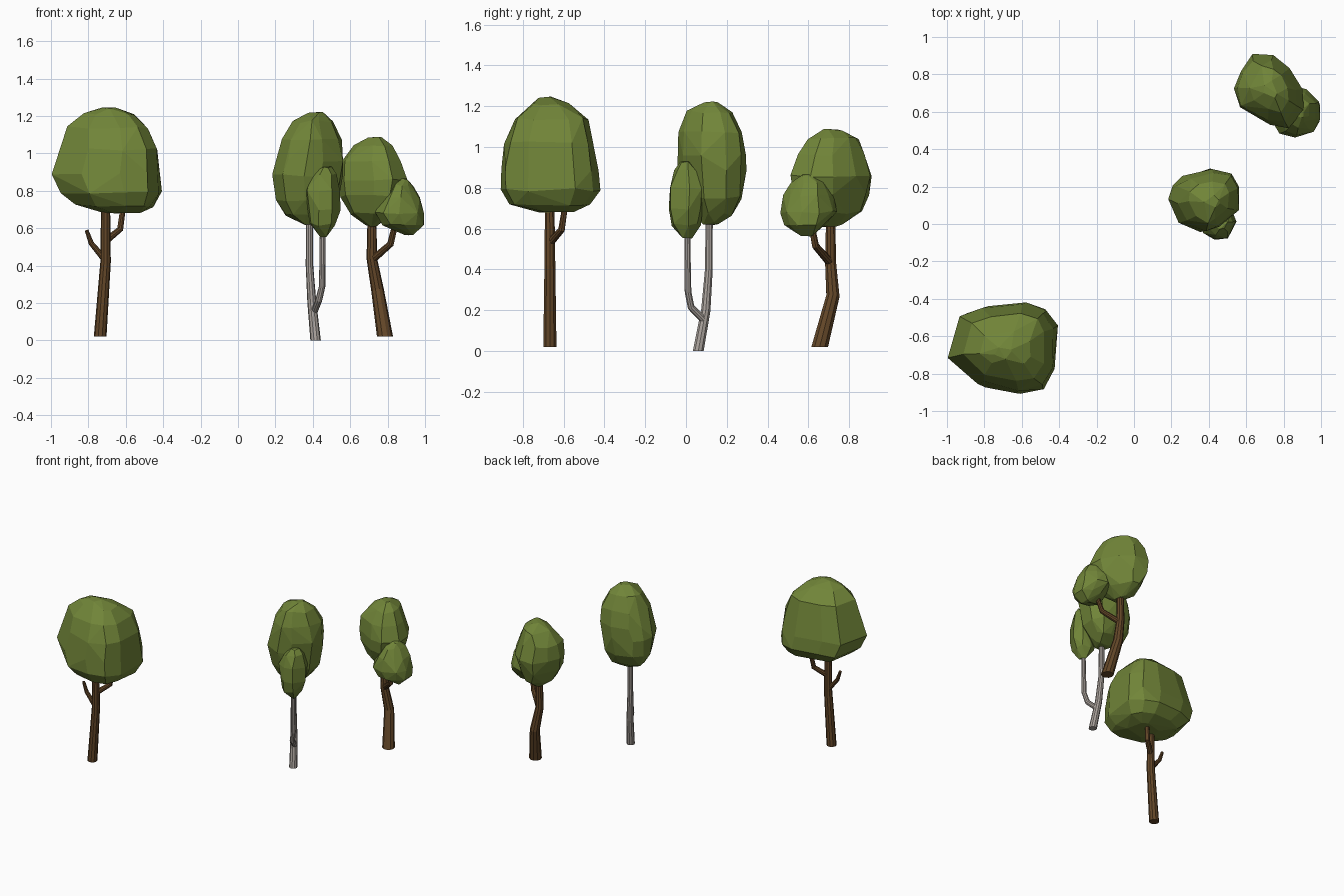
import bpy, bmesh, math, random
from mathutils import Vector

random.seed(4)


def material(name, rgb):
    m = bpy.data.materials.new(name)
    m.diffuse_color = (*rgb, 1)
    return m


LEAF = material("leaf green", (0.165, 0.235, 0.04))
BARK = material("brown bark", (0.125, 0.062, 0.021))
PALE = material("pale bark", (0.40, 0.36, 0.33))


def finish(bm, name, mat):
    bmesh.ops.recalc_face_normals(bm, faces=bm.faces[:])
    me = bpy.data.meshes.new(name)
    bm.to_mesh(me)
    bm.free()
    me.materials.append(mat)
    ob = bpy.data.objects.new(name, me)
    bpy.context.collection.objects.link(ob)


def limb(name, mat, path, upright=False, sides=10):
    """Tapered tube through (x, y, z, radius) points; upright keeps a level foot."""
    bm = bmesh.new()
    pts = [Vector(p[:3]) for p in path]
    rings = []
    for i, p in enumerate(pts):
        d = Vector((0, 0, 0))
        if i > 0:
            d += (p - pts[i - 1]).normalized()
        if i < len(pts) - 1:
            d += (pts[i + 1] - p).normalized()
        if upright and i == 0:
            d = Vector((0, 0, 1))
        q = Vector((0, 0, 1)).rotation_difference(d.normalized())
        r = path[i][3]
        rings.append([bm.verts.new(p + q @ Vector((r * math.cos(a), r * math.sin(a), 0)))
                      for a in (2 * math.pi * k / sides for k in range(sides))])
    for a, b in zip(rings, rings[1:]):
        for k in range(sides):
            n = (k + 1) % sides
            bm.faces.new((a[k], a[n], b[n], b[k]))
    bm.faces.new(rings[0][::-1])
    bm.faces.new(rings[-1])
    finish(bm, name, mat)


def crown(name, outline, levels):
    """Faceted hull: the plan outline fitted to x/y extents at each height."""
    xs, ys = zip(*outline)
    bm = bmesh.new()
    j = lambda: random.uniform(-0.008, 0.008)
    for z, x0, x1, y0, y1 in levels:
        for x, y in outline:
            u = (x - min(xs)) / (max(xs) - min(xs))
            v = (y - min(ys)) / (max(ys) - min(ys))
            bm.verts.new((x0 + u * (x1 - x0) + j(), y0 + v * (y1 - y0) + j(), z + j()))
    res = bmesh.ops.convex_hull(bm, input=bm.verts[:])
    bmesh.ops.delete(bm, geom=[v for v in bm.verts if not v.link_faces], context='VERTS')
    bmesh.ops.dissolve_limit(bm, angle_limit=math.radians(7),
                             verts=bm.verts[:], edges=bm.edges[:])
    finish(bm, name, LEAF)


# Broad tree, front left
limb("broad_tree_trunk", BARK, [(-.737, -.667, .02, .034), (-.708, -.667, .42, .028),
                                (-.708, -.668, .75, .024)], True)
limb("broad_tree_left_branch", BARK, [(-.71, -.667, .43, .018), (-.785, -.667, .52, .014),
                                      (-.81, -.667, .59, .010)])
limb("broad_tree_right_branch", BARK, [(-.71, -.667, .53, .02), (-.63, -.61, .595, .017),
                                       (-.61, -.588, .74, .014)])
crown("broad_tree_crown",
      [(-1, -.71), (-.945, -.48), (-.81, -.43), (-.6, -.41), (-.48, -.45),
       (-.415, -.545), (-.435, -.78), (-.49, -.89), (-.63, -.915), (-.84, -.87)],
      [(.685, -.72, -.52, -.74, -.55), (.72, -.87, -.45, -.86, -.47),
       (.79, -.945, -.41, -.915, -.415), (.89, -.995, -.41, -.905, -.425),
       (1.02, -.95, -.425, -.885, -.45), (1.14, -.91, -.475, -.845, -.485),
       (1.21, -.83, -.55, -.76, -.58), (1.24, -.75, -.65, -.72, -.66)])

# Pale slender tree, middle
limb("slender_tree_trunk", PALE, [(.415, .06, 0, .028), (.395, .097, .2, .024),
                                  (.382, .112, .4, .02), (.382, .114, .72, .018)], True)
limb("slender_tree_branch", PALE, [(.408, .085, .155, .018), (.432, .025, .215, .018),
                                   (.450, .010, .29, .017), (.453, .005, .68, .014)])
crown("slender_tree_crown",
      [(.195, .13), (.205, .21), (.27, .27), (.405, .3), (.515, .285),
       (.56, .21), (.55, .085), (.445, -.015), (.365, -.035), (.25, .015)],
      [(.625, .35, .44, .08, .16), (.67, .25, .49, .03, .235),
       (.75, .2, .53, -.01, .275), (.88, .19, .555, -.035, .29),
       (.96, .21, .565, -.04, .29), (1.07, .24, .55, -.03, .265),
       (1.17, .295, .505, .01, .225), (1.215, .37, .46, .08, .15)])
crown("slender_tree_low_crown",
      [(.365, .02), (.385, .07), (.45, .085), (.52, .07), (.55, .01),
       (.51, -.07), (.43, -.085), (.375, -.045)],
      [(.56, .43, .475, -.015, .03), (.62, .385, .525, -.065, .065),
       (.7, .37, .545, -.085, .08), (.8, .367, .548, -.085, .085),
       (.885, .395, .53, -.06, .065), (.922, .435, .5, -.025, .025)])

# Bent tree, back right
limb("bent_tree_trunk", BARK, [(.786, .655, .02, .043), (.746, .72, .27, .034),
                               (.715, .708, .44, .028), (.717, .71, .72, .023)], True)
limb("bent_tree_branch", BARK, [(.722, .705, .435, .021), (.815, .635, .515, .018),
                                (.85, .607, .66, .015)])
crown("bent_tree_crown",
      [(.53, .725), (.57, .82), (.635, .915), (.745, .905), (.825, .83),
       (.895, .725), (.9, .61), (.82, .51), (.725, .525), (.555, .62)],
      [(.615, .68, .75, .66, .76), (.68, .61, .82, .57, .855),
       (.77, .55, .88, .525, .89), (.86, .535, .9, .52, .91),
       (.96, .555, .865, .55, .88), (1.04, .625, .82, .6, .84),
       (1.08, .69, .765, .67, .765)])
crown("bent_tree_low_crown",
      [(.74, .57), (.79, .68), (.85, .735), (.93, .715), (1, .66),
       (1, .565), (.96, .5), (.87, .465), (.79, .49)],
      [(.57, .88, .945, .56, .62), (.62, .78, .99, .475, .69),
       (.68, .735, .995, .46, .735), (.76, .77, .97, .48, .715),
       (.83, .825, .93, .52, .68), (.86, .87, .9, .56, .61)])
